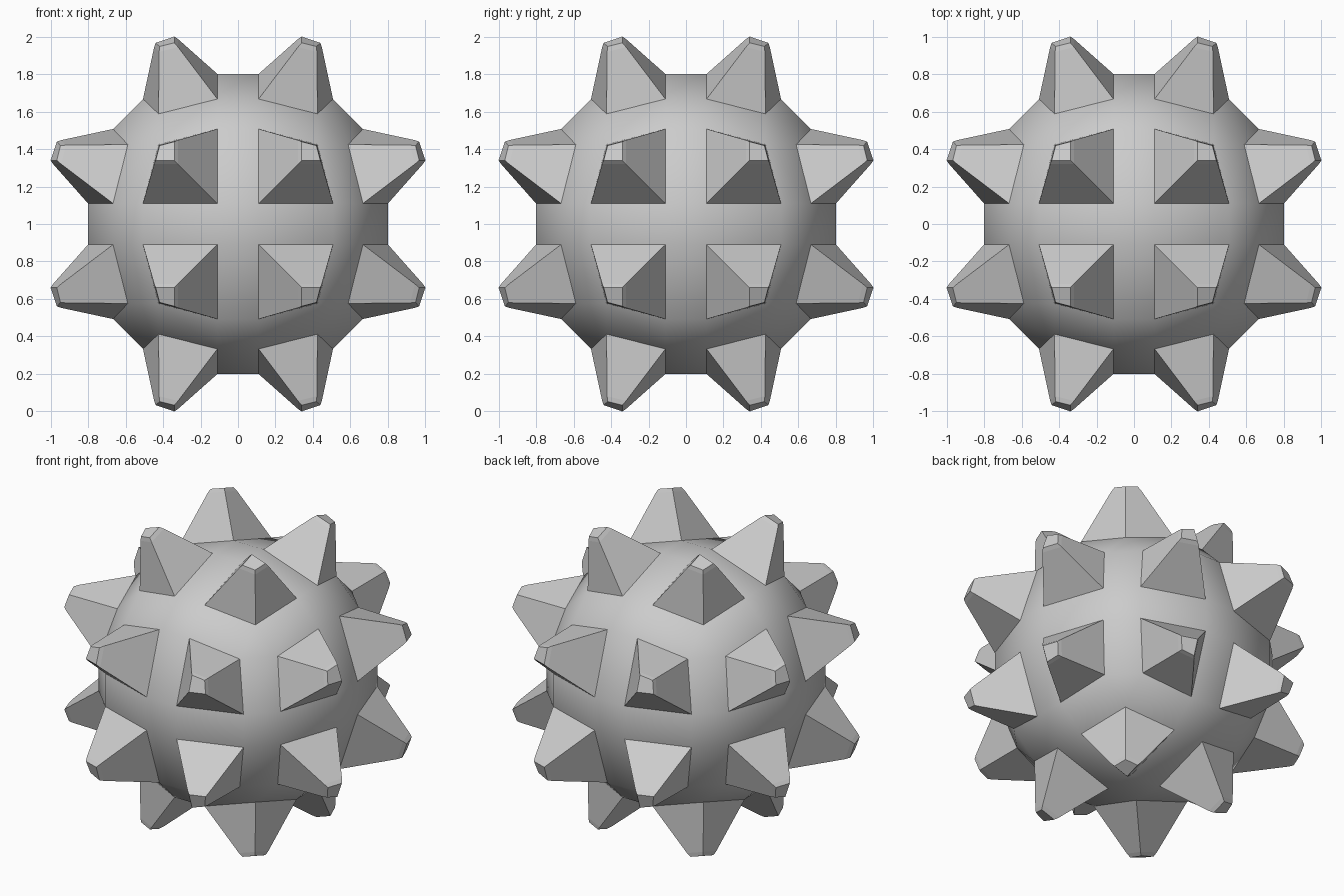
import bpy, bmesh
from itertools import product
from mathutils import Vector

if "Cube" in bpy.data.objects:
    bpy.data.objects.remove(bpy.data.objects["Cube"])

CENTRE = Vector((0, 0, 1))
# One spike base on the +z side; all 24 are mirrored / axis-cycled copies
BASE = [Vector(p) for p in ((0.11, 0.11, 0.802), (0.508, 0.11, 0.668),
                            (0.425, 0.425, 0.589), (0.11, 0.508, 0.668))]
MID = sum(BASE, Vector()) / 4
NORMAL = Vector((1, 1, 3)).normalized()


def ring(height, scale):
    return [MID + NORMAL * height + (p - MID) * scale for p in BASE]


def place(p, cycle, signs):
    q = [p[(i + cycle) % 3] for i in range(3)]
    return Vector([a * s for a, s in zip(q, signs)]) + CENTRE


def finish(bm, name, smooth):
    mesh = bpy.data.meshes.new(name)
    for f in bm.faces:
        f.smooth = smooth
    bm.to_mesh(mesh)
    bm.free()
    obj = bpy.data.objects.new(name, mesh)
    bpy.context.collection.objects.link(obj)


copies = list(product(range(3), product((1, -1), repeat=3)))

# Rounded body: hull through all the spike bases
bm = bmesh.new()
for cycle, signs in copies:
    for p in BASE:
        bm.verts.new(place(p, cycle, signs))
bmesh.ops.convex_hull(bm, input=bm.verts[:])
bmesh.ops.dissolve_limit(bm, angle_limit=0.05, verts=bm.verts[:], edges=bm.edges[:])
bmesh.ops.recalc_face_normals(bm, faces=bm.faces[:])
finish(bm, "body", True)

# Faceted spikes with chamfered tips
bm = bmesh.new()
rings = [ring(0, 1), ring(0.297, 0.32), ring(0.321, 0.25)]
for cycle, signs in copies:
    vs = [[bm.verts.new(place(p, cycle, signs)) for p in r] for r in rings]
    faces = [vs[-1]]
    for low, high in zip(vs, vs[1:]):
        for i in range(4):
            j = (i + 1) % 4
            faces.append([low[i], low[j], high[j], high[i]])
    flip = signs[0] * signs[1] * signs[2] < 0
    for f in faces:
        bm.faces.new(f[::-1] if flip else f)
finish(bm, "spikes", False)
